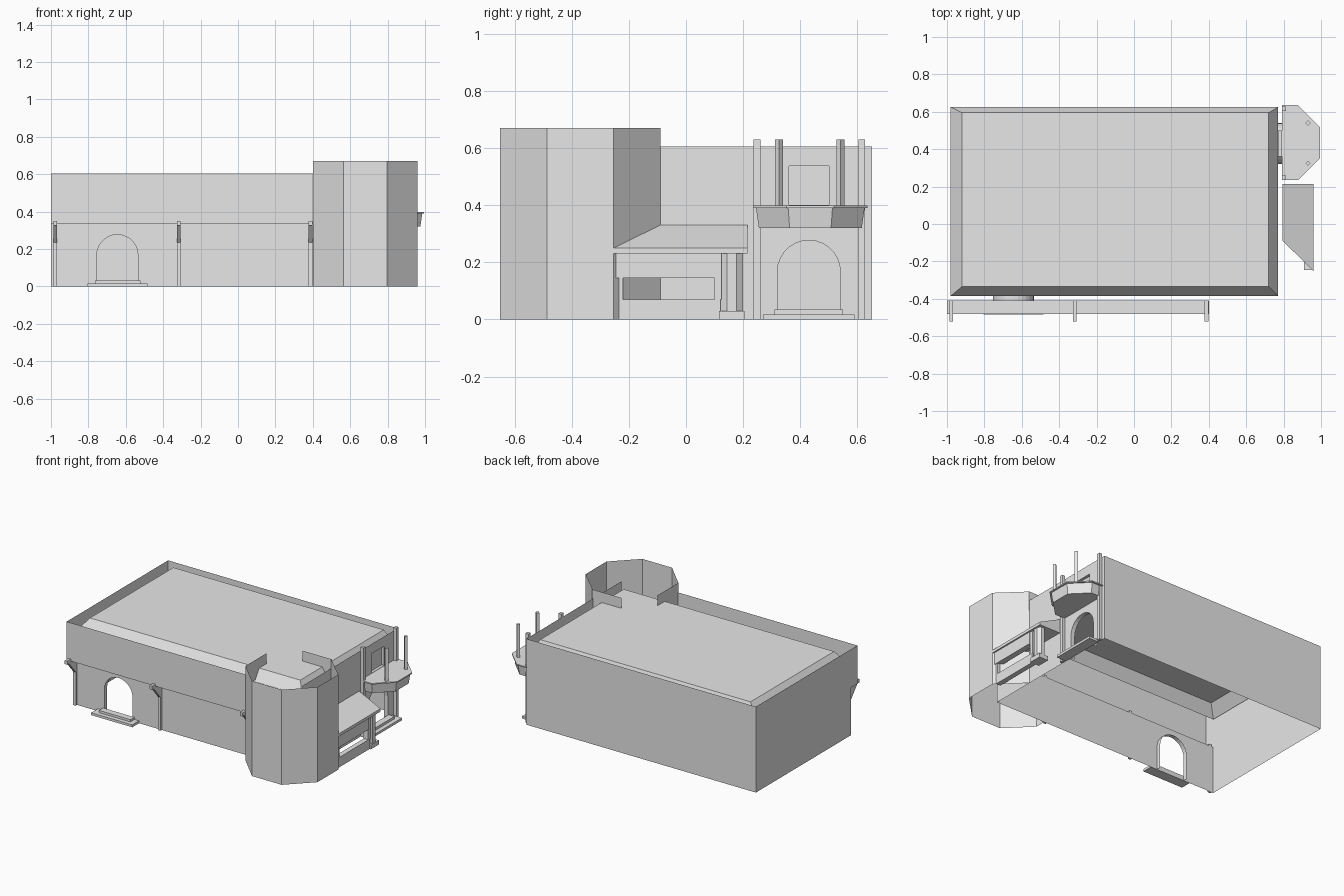
import bpy, bmesh, math
from mathutils import Matrix

if "Cube" in bpy.data.objects:
    bpy.data.objects.remove(bpy.data.objects["Cube"])

mat = bpy.data.materials.new("plain_grey")
mat.diffuse_color = (0.8, 0.8, 0.8, 1)
mat.use_nodes = True
mat.node_tree.nodes["Principled BSDF"].inputs["Base Color"].default_value = mat.diffuse_color


def mesh(name, verts, faces):
    me = bpy.data.meshes.new(name)
    me.from_pydata(verts, [], faces)
    me.materials.append(mat)
    ob = bpy.data.objects.new(name, me)
    bpy.context.collection.objects.link(ob)
    return ob


def solid(name, bottom, top):
    """Closed solid between two matching loops of points."""
    n = len(bottom)
    sides = [(i, (i + 1) % n, (i + 1) % n + n, i + n) for i in range(n)]
    ob = mesh(name, bottom + top, [tuple(range(n)), tuple(range(n, 2 * n))] + sides)
    bm = bmesh.new()
    bm.from_mesh(ob.data)
    bmesh.ops.recalc_face_normals(bm, faces=bm.faces)
    bm.to_mesh(ob.data)
    bm.free()
    return ob


def prism(name, pts, z0, z1, z1_pts=None):
    return solid(name, [(x, y, z0) for x, y in pts], [(x, y, z1) for x, y in (z1_pts or pts)])


def box(name, x0, x1, y0, y1, z0, z1):
    return prism(name, [(x0, y0), (x1, y0), (x1, y1), (x0, y1)], z0, z1)


def arch(c, r, spring, n=14):
    arc = [(c - r * math.cos(math.pi * i / n), spring + r * math.sin(math.pi * i / n)) for i in range(n + 1)]
    return [(c - r, 0)] + arc + [(c + r, 0)]


def notched_wall(name, a, b, z0, z1, notch, place, depth, back=False):
    """Wall sheet with an opening rising from its lower edge, plus the reveal."""
    outline = [(a, z0)] + notch + [(b, z0), (b, z1), (a, z1)]
    mesh(name, [place(u, z, 0) for u, z in outline], [tuple(range(len(outline)))])
    n = len(notch)
    verts = [place(u, z, 0) for u, z in notch] + [place(u, z, depth) for u, z in notch]
    faces = [(i, i + 1, i + 1 + n, i + n) for i in range(n - 1)]
    if back:
        faces += [tuple(range(n, 2 * n)), (0, n - 1, 2 * n - 1, n)]
    mesh(name + "_reveal", verts, faces)


front = lambda u, z, d: (u, -0.41 + d, z)
right = lambda u, z, d: (0.79 - d, u, z)
H = 0.605

# Main walls: thin sheets
notched_wall("front_wall", -1, 0.79, 0, 0.335, arch(-0.645, 0.11, 0.167), front, 0.03)
notched_wall("right_wall_lower", -0.41, 0.65, 0, 0.40, arch(0.43, 0.11, 0.167), right, 0.03)
notched_wall("right_wall_upper", -0.41, 0.65, 0.40, H,
             [(0.36, 0.40), (0.36, 0.537), (0.50, 0.537), (0.50, 0.40)], right, 0.02, True)
mesh("back_and_left_walls",
     [(0.79, 0.65, 0), (-1, 0.65, 0), (-1, -0.41, 0), (0.79, 0.65, H), (-1, 0.65, H), (-1, -0.41, H)],
     [(0, 1, 4, 3), (1, 2, 5, 4)])

# Overhanging upper front wall with soffit
mesh("front_overhang",
     [(-1, -0.48, 0.335), (0.4, -0.48, 0.335), (0.4, -0.48, H), (-1, -0.48, H),
      (-1, -0.41, 0.335), (0.4, -0.41, 0.335), (-1, -0.41, H)],
     [(0, 1, 2, 3), (4, 5, 1, 0), (4, 0, 3, 6)])

# Roof: flat deck with sloping border
mesh("roof",
     [(-0.98, -0.385, 0.52), (0.77, -0.385, 0.52), (0.77, 0.625, 0.52), (-0.98, 0.625, 0.52),
      (-0.92, -0.335, 0.597), (0.72, -0.335, 0.597), (0.72, 0.595, 0.597), (-0.92, 0.595, 0.597)],
     [(4, 5, 6, 7), (0, 1, 5, 4), (1, 2, 6, 5), (2, 3, 7, 6), (3, 0, 4, 7)])

# Open octagonal corner tower; its inner faces are only parapets on the roof
R = 0.28 / math.cos(math.pi / 8)
octo = [(0.68 + R * math.cos(math.pi * (i + 0.5) / 4), -0.37 + R * math.sin(math.pi * (i + 0.5) / 4))
        for i in range(8)]


def tower_wall(name, p, q, z0):
    mesh(name, [(*p, z0), (*q, z0), (*q, 0.67), (*p, 0.67)], [(0, 1, 2, 3)])


for i in (4, 5, 6, 7, 0):
    # outer faces, counter-clockwise from the front left round to the back right
    p, q = octo[i], octo[(i + 1) % 8]
    if i == 0:
        p, q = octo[7], octo[0]
        tower_wall("tower_wall_back_right", p, q, 0)
        continue
    if i == 7:
        continue
    tower_wall("tower_wall_%d" % i, p, q, 0)
mesh("tower_back_right_face", [(*octo[0], 0), (0.79, -0.09, 0), (0.79, -0.09, 0.67), (*octo[0], 0.67)], [(0, 1, 2, 3)])
tower_wall("tower_inner_parapet_back", octo[1], octo[2], 0.53)
tower_wall("tower_inner_parapet_left", octo[3], octo[4], 0.53)
tower_wall("tower_left_return", (0.4, -0.41), octo[4], 0)

# Front posts with diagonal braces and joist ends
side = [(-0.41, 0), (-0.425, 0), (-0.425, 0.235), (-0.50, 0.325), (-0.52, 0.325), (-0.52, 0.35), (-0.41, 0.35)]
for i, x in enumerate((-0.977, -0.317, 0.388)):
    solid("front_post_%d" % i, [(x - 0.01, y, z) for y, z in side], [(x + 0.01, y, z) for y, z in side])

# Door steps
box("front_step_lower", -0.805, -0.485, -0.485, -0.41, 0, 0.017)
box("front_step_upper", -0.765, -0.52, -0.455, -0.41, 0.017, 0.033)
box("right_step_lower", 0.79, 0.865, 0.27, 0.59, 0, 0.017)
box("right_step_upper", 0.79, 0.835, 0.31, 0.55, 0.017, 0.035)


# Balcony: half-octagon slab with tapered fascia and lip
def bay(e):
    return [(0.79, 0.25 - e), (0.87 + e / 2, 0.25 - e), (0.98 + e, 0.36 - e / 2),
            (0.98 + e, 0.51 + e / 2), (0.87 + e / 2, 0.62 + e), (0.79, 0.62 + e)]


prism("balcony_base", bay(-0.005), 0.32, 0.39, bay(0.005))
prism("balcony_lip", bay(0.015), 0.39, 0.398)

# Balcony posts
for i, y in enumerate((0.248, 0.615)):
    box("balcony_wall_post_%d" % i, 0.79, 0.812, y - 0.012, y + 0.012, 0, 0.63)
for i, y in enumerate((0.325, 0.54)):
    ob = box("balcony_corner_post_%d" % i, -0.01, 0.01, -0.01, 0.01, 0.398, 0.63)
    ob.data.transform(Matrix.Translation((0.93, y, 0)) @ Matrix.Rotation(math.pi / 4, 4, 'Z'))

# Porch canopy beside the tower
plan = [(0.795, -0.09), (0.96, -0.253), (0.96, 0.215), (0.795, 0.215)]
solid("porch_canopy", [(x, y, 0.23) for x, y in plan],
      [(x, y, 0.33 if x < 0.9 else 0.25) for x, y in plan])

# Porch beam, low wall, jamb and column
box("porch_beam", 0.91, 0.95, -0.245, 0.10, 0.145, 0.23)
box("porch_low_wall", 0.91, 0.945, -0.235, 0.12, 0, 0.07)
box("porch_jamb_tower", 0.91, 0.945, -0.235, -0.22, 0.07, 0.145)
box("porch_jamb_column", 0.91, 0.945, 0.10, 0.125, 0.07, 0.23)
box("porch_column_base", 0.885, 0.955, 0.115, 0.205, 0, 0.03)
prism("porch_column", [(0.92 + 0.032 * math.cos(math.pi * (i + 0.5) / 4),
                        0.16 + 0.042 * math.sin(math.pi * (i + 0.5) / 4)) for i in range(8)], 0.03, 0.23)
